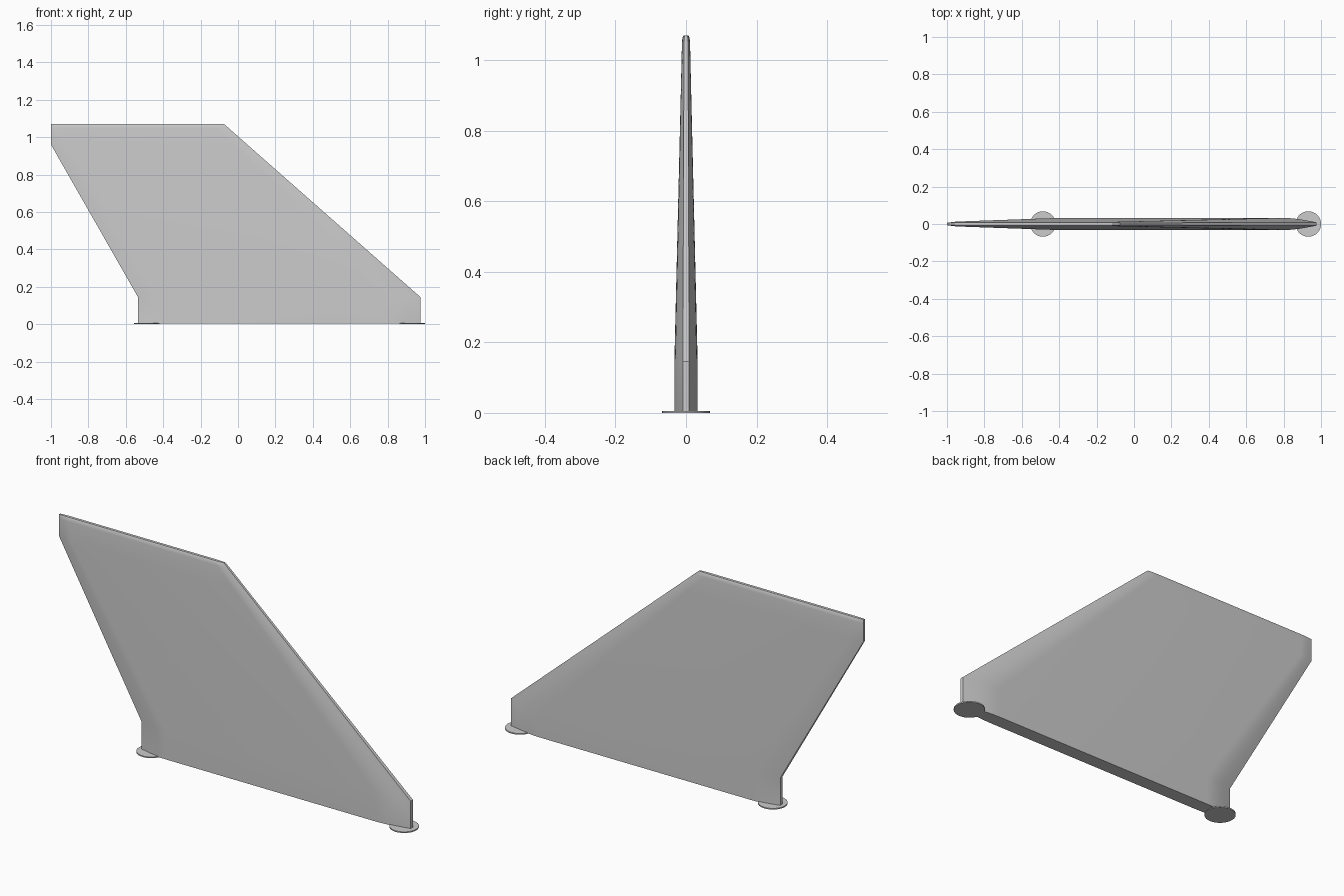
import bpy, bmesh, math

if "Cube" in bpy.data.objects:
    bpy.data.objects.remove(bpy.data.objects["Cube"])

grey = bpy.data.materials.new("mid grey")
grey.diffuse_color = (0.6, 0.6, 0.6, 1)
grey.use_nodes = True
grey.node_tree.nodes["Principled BSDF"].inputs["Base Color"].default_value = grey.diffuse_color


def finish(name, bm, angle):
    bmesh.ops.recalc_face_normals(bm, faces=bm.faces[:])
    mesh = bpy.data.meshes.new(name)
    bm.to_mesh(mesh)
    bm.free()
    mesh.materials.append(grey)
    obj = bpy.data.objects.new(name, mesh)
    bpy.context.collection.objects.link(obj)
    bpy.ops.object.select_all(action='DESELECT')
    obj.select_set(True)
    bpy.context.view_layer.objects.active = obj
    bpy.ops.object.shade_smooth_by_angle(angle=math.radians(angle))


def section(rear, front, half, rear_taper, front_taper, edge):
    """Closed outline: thin rear edge, flat sides, rounded front taper."""
    steps = 6
    side = []
    for i in range(steps + 1):
        t = i / steps
        side.append((rear + rear_taper * t, edge + (half - edge) * math.sin(t * math.pi / 2)))
    for i in range(steps + 1):
        t = i / steps
        side.append((front - front_taper * (1 - t), edge + (half - edge) * math.cos(t * math.pi / 2)))
    return side + [(x, -y) for x, y in reversed(side)]


# Swept fin: z, rear x, front x, half thickness, rear taper, front taper, edge half thickness
stations = [
    (0.003, -0.535, 0.975, 0.033, 0.15, 0.19, 0.009),
    (0.145, -0.535, 0.975, 0.033, 0.15, 0.19, 0.009),
    (0.96, -1.0, 0.05, 0.0135, 0.07, 0.07, 0.006),
    (1.05, -1.0, -0.052, 0.0115, 0.06, 0.06, 0.006),
    (1.064, -1.0, -0.068, 0.010, 0.06, 0.06, 0.005),
    (1.07, -1.0, -0.075, 0.007, 0.06, 0.06, 0.004),
]
bm = bmesh.new()
rings = [[bm.verts.new((x, y, z)) for x, y in section(*rest)] for z, *rest in stations]
for low, high in zip(rings, rings[1:]):
    n = len(low)
    for i in range(n):
        j = (i + 1) % n
        bm.faces.new((low[i], low[j], high[j], high[i]))
bm.faces.new(rings[0])
bm.faces.new(rings[-1])
finish("fin", bm, 40)

# Thin round mounting feet under the rear and front corners
for name, x in (("rear_foot", -0.487), ("front_foot", 0.932)):
    bm = bmesh.new()
    bmesh.ops.create_cone(bm, cap_ends=True, segments=32, radius1=0.068, radius2=0.068, depth=0.006)
    bmesh.ops.translate(bm, verts=bm.verts[:], vec=(x, 0, 0.003))
    finish(name, bm, 30)
